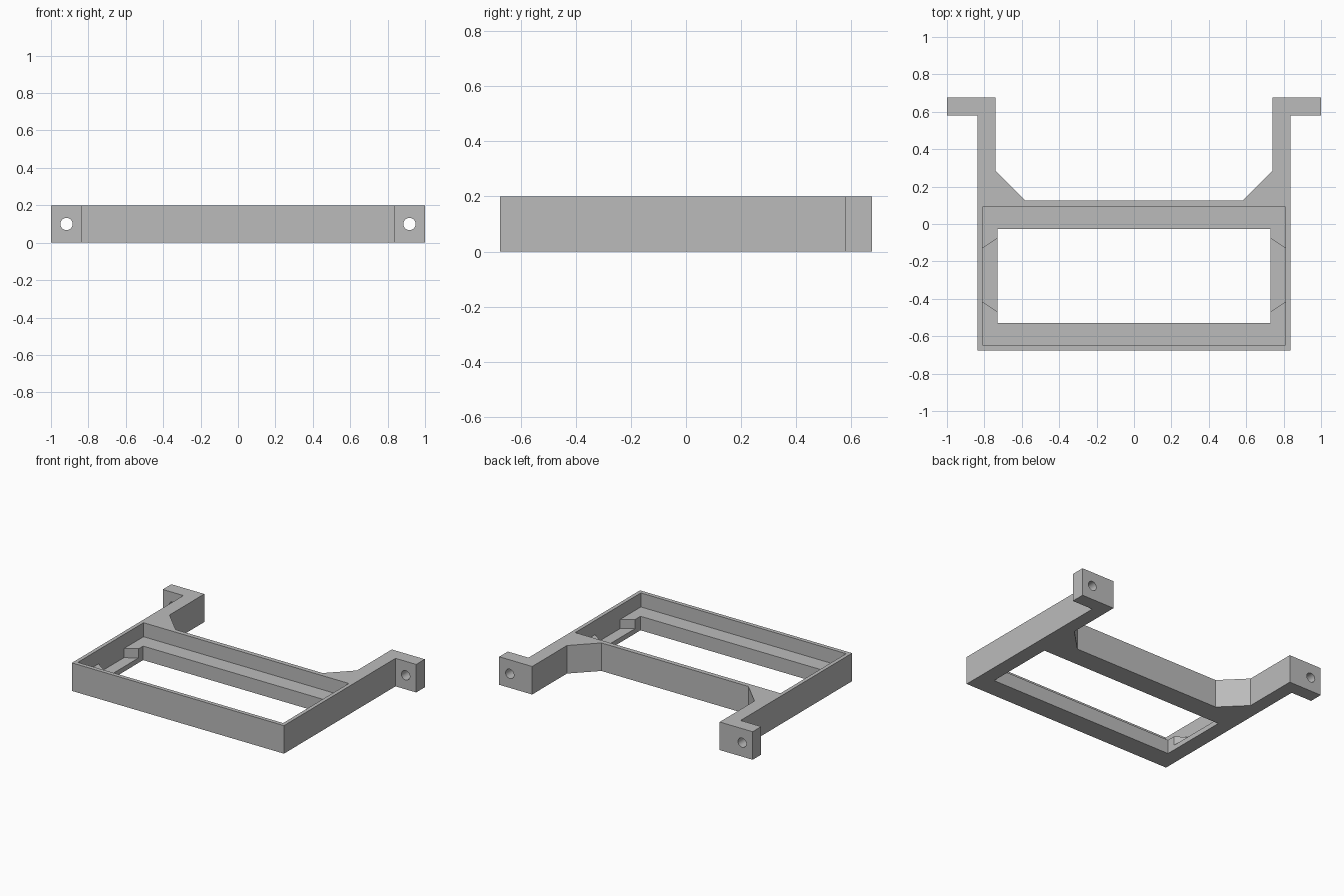
import bpy, bmesh, math
from mathutils import Matrix

if "Cube" in bpy.data.objects:
    bpy.data.objects.remove(bpy.data.objects["Cube"])

HEIGHT, LEDGE, NOTCH = 0.2, 0.1, 0.035

grey = bpy.data.materials.new("plain grey")
grey.use_nodes = True
grey.diffuse_color = (0.5, 0.5, 0.5, 1)
grey.node_tree.nodes["Principled BSDF"].inputs["Base Color"].default_value = grey.diffuse_color


def add_object(name, bm):
    bmesh.ops.recalc_face_normals(bm, faces=bm.faces)
    mesh = bpy.data.meshes.new(name)
    bm.to_mesh(mesh)
    bm.free()
    mesh.materials.append(grey)
    obj = bpy.data.objects.new(name, mesh)
    bpy.context.collection.objects.link(obj)
    return obj


def prism(name, outline, z0, z1):
    """Extrude a plan outline from z0 up to z1."""
    bm = bmesh.new()
    face = bm.faces.new([bm.verts.new((x, y, z0)) for x, y in outline])
    top = bmesh.ops.extrude_face_region(bm, geom=[face])["geom"]
    bmesh.ops.translate(bm, vec=(0, 0, z1 - z0),
                        verts=[v for v in top if isinstance(v, bmesh.types.BMVert)])
    return add_object(name, bm)


def mirrored(half):
    """Complete a half outline by reflecting it across x = 0."""
    return half + [(-x, y) for x, y in reversed(half)]


def cut(target, cutter):
    mod = target.modifiers.new("cut", 'BOOLEAN')
    mod.operation, mod.solver, mod.object = 'DIFFERENCE', 'EXACT', cutter
    bpy.context.view_layer.objects.active = target
    bpy.ops.object.modifier_apply(modifier=mod.name)
    bpy.data.objects.remove(cutter)


# Frame with rear arms, diagonal gussets and outward mounting tabs
frame = prism("mounting_frame", mirrored([
    (0.837, -0.677), (0.837, 0.58), (1, 0.58), (1, 0.677),
    (0.74, 0.677), (0.74, 0.285), (0.58, 0.125)]), 0, HEIGHT)

# Upper recess and smaller through opening leave a ledge
cut(frame, prism("recess_cutter", mirrored([(0.81, -0.648), (0.81, 0.092)]), LEDGE, 0.3))
cut(frame, prism("opening_cutter", mirrored([(0.73, -0.53), (0.73, -0.027)]), -0.1, 0.15))

for side in (-1, 1):
    # Flared notch in each side ledge
    notch = [(0.7, -0.49), (0.73, -0.47), (0.81, -0.415),
             (0.81, -0.13), (0.73, -0.077), (0.7, -0.057)]
    cut(frame, prism("notch_cutter", [(side * x, y) for x, y in notch], NOTCH, 0.15))

    # Screw hole through each tab
    bm = bmesh.new()
    bmesh.ops.create_cone(bm, cap_ends=True, segments=32, radius1=0.033, radius2=0.033,
                          depth=0.3, matrix=Matrix.Translation((side * 0.917, 0.63, 0.1))
                          @ Matrix.Rotation(math.pi / 2, 4, 'X'))
    cut(frame, add_object("hole_cutter", bm))

# Round the hole walls while keeping the frame edges crisp
frame.select_set(True)
bpy.context.view_layer.objects.active = frame
bpy.ops.object.shade_smooth_by_angle(angle=math.radians(30))
